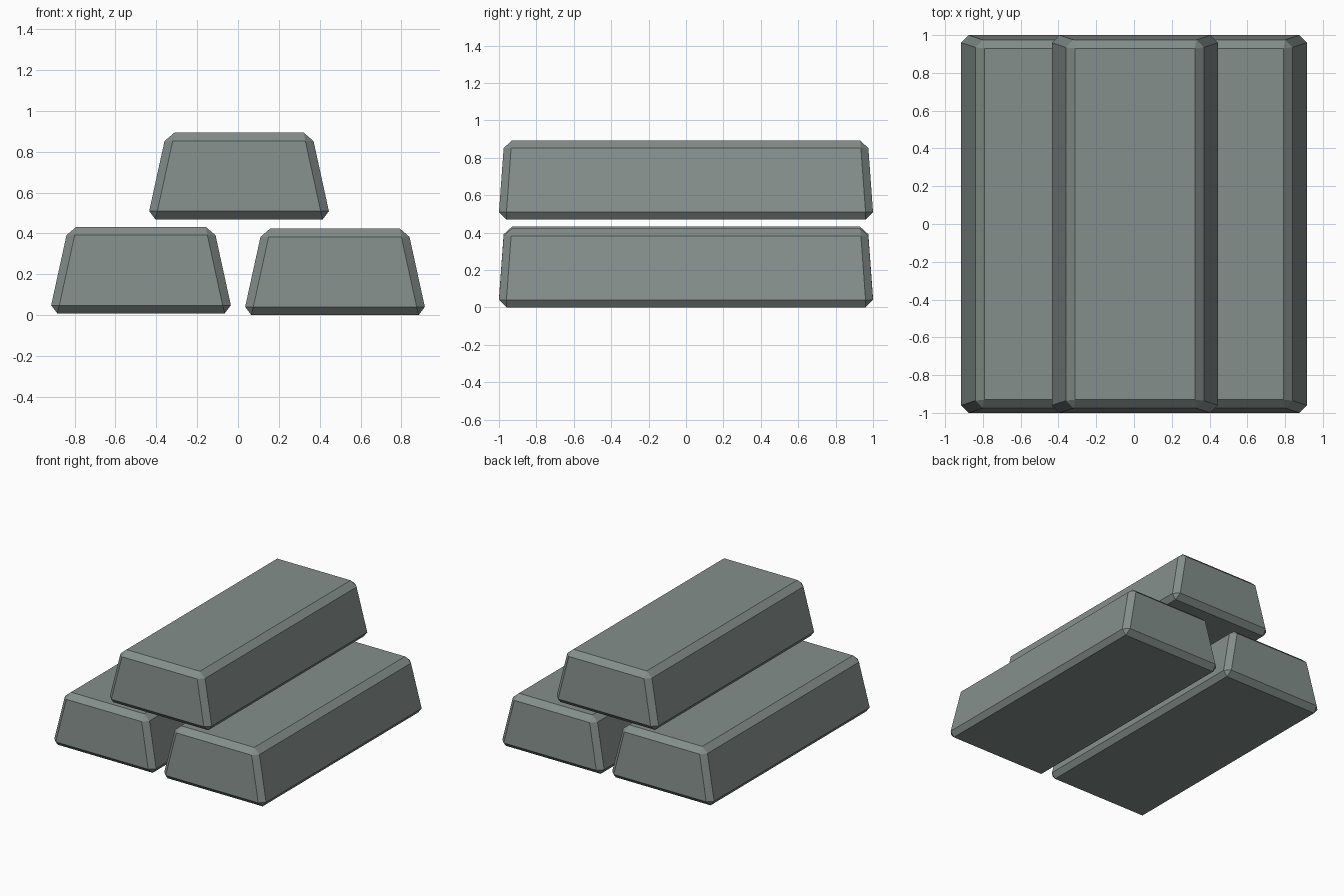
import bpy
import bmesh
import math

if "Cube" in bpy.data.objects:
    bpy.data.objects.remove(bpy.data.objects["Cube"])

# One flat steel grey for every bar
steel = bpy.data.materials.new("steel_grey")
steel.diffuse_color = (0.23, 0.272, 0.254, 1.0)
steel.use_nodes = True
steel.node_tree.nodes["Principled BSDF"].inputs["Base Color"].default_value = steel.diffuse_color

# Bar profile: (half width, half length, height); each level is mirrored
LEVELS = [
    (0.41, 0.96, 0.0),                              # bottom face
    (0.44, 0.96, 0.04), (0.40, 1.00, 0.04),         # lower bevel
    (0.365, 0.935, 0.383), (0.325, 0.975, 0.383),   # upper bevel
    (0.317, 0.93, 0.424),                           # top face
]


def ingot(name, x, z):
    """Tapered bar with chamfered edges, as the hull of its mirrored levels."""
    bm = bmesh.new()
    for w, l, h in LEVELS:
        for sx in (-1, 1):
            for sy in (-1, 1):
                bm.verts.new((sx * w, sy * l, h))
    bmesh.ops.convex_hull(bm, input=bm.verts[:])
    bmesh.ops.dissolve_limit(bm, angle_limit=math.radians(2),
                             verts=bm.verts[:], edges=bm.edges[:])
    bmesh.ops.recalc_face_normals(bm, faces=bm.faces[:])
    mesh = bpy.data.meshes.new(name)
    bm.to_mesh(mesh)
    bm.free()
    mesh.materials.append(steel)
    obj = bpy.data.objects.new(name, mesh)
    obj.location = (x, 0, z)
    bpy.context.collection.objects.link(obj)


# Stack: two bars below, one on top
ingot("lower_left_ingot", -0.475, 0.008)
ingot("lower_right_ingot", 0.475, 0.0)
ingot("top_ingot", 0.005, 0.469)
